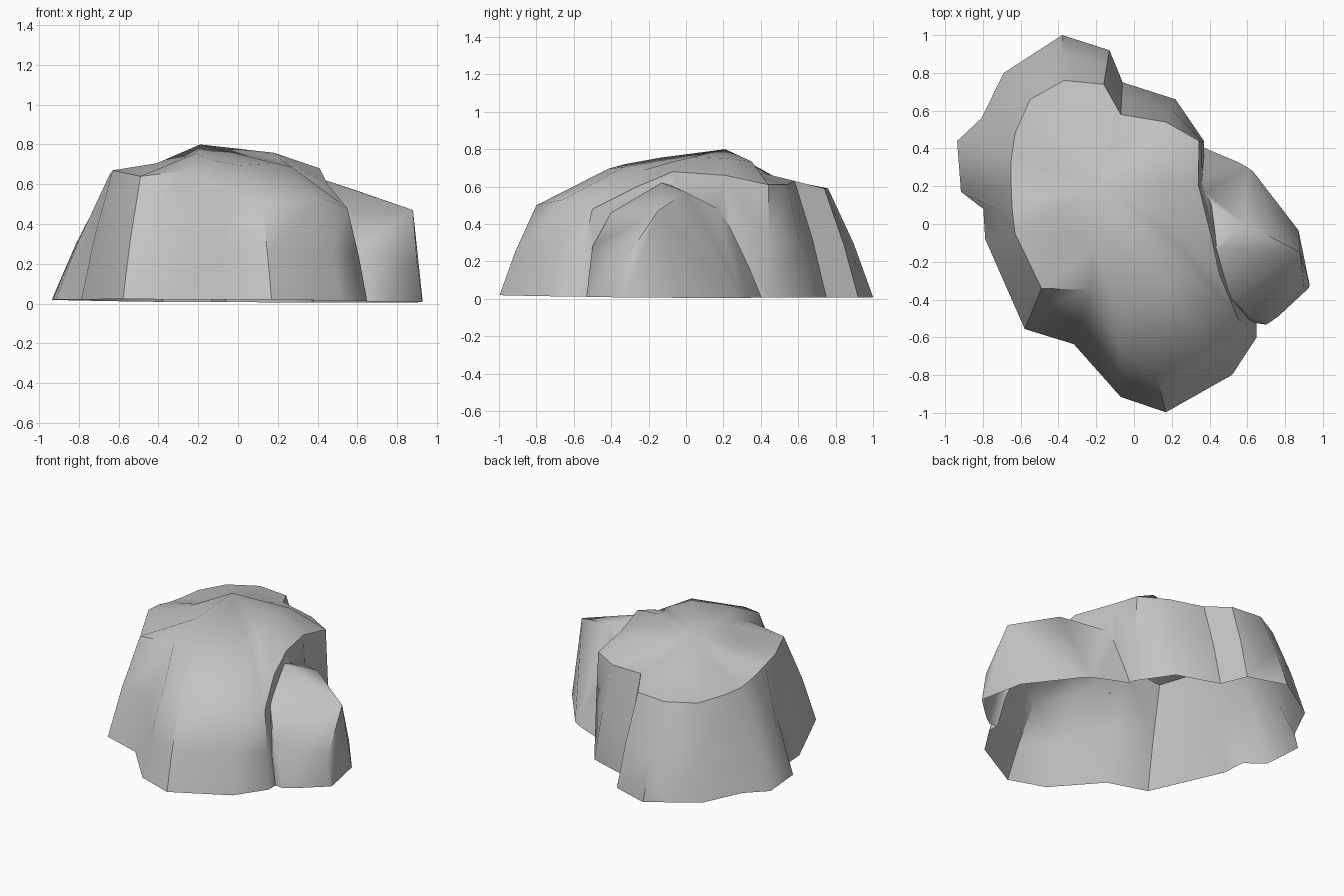
import bpy, bmesh, math
from mathutils import Vector

cube = bpy.data.objects.get("Cube")
if cube:
    bpy.data.objects.remove(cube, do_unlink=True)

stone = bpy.data.materials.new("stone grey")
stone.use_nodes = True
stone.diffuse_color = (0.55, 0.55, 0.55, 1)
stone.node_tree.nodes["Principled BSDF"].inputs["Base Color"].default_value = (0.55, 0.55, 0.55, 1)


def make_object(bm, name):
    """Turn a closed bmesh into a stone object."""
    bmesh.ops.recalc_face_normals(bm, faces=bm.faces[:])
    mesh = bpy.data.meshes.new(name)
    bm.to_mesh(mesh)
    bm.free()
    mesh.materials.append(stone)
    obj = bpy.data.objects.new(name, mesh)
    bpy.context.collection.objects.link(obj)
    return obj


# Main boulder: foot outline (x, y) and matching shoulder (x, y, z)
foot = [(0.17, -1), (0.52, -0.8), (0.65, -0.6), (0.64, -0.3), (0.56, 0), (0.38, 0.22),
        (0.37, 0.44), (0.22, 0.66), (-0.06, 0.75), (-0.13, 0.92), (-0.38, 1),
        (-0.69, 0.8), (-0.81, 0.56), (-0.94, 0.44), (-0.92, 0.17), (-0.8, 0.08),
        (-0.79, -0.08), (-0.58, -0.56), (-0.32, -0.64), (-0.07, -0.92)]
shoulder = [(0.12, -0.8, 0.5), (0.42, -0.66, 0.53), (0.55, -0.5, 0.48), (0.45, -0.26, 0.6),
            (0.41, -0.07, 0.68), (0.34, 0.21, 0.66), (0.345, 0.44, 0.61), (0.17, 0.54, 0.61),
            (-0.07, 0.58, 0.63), (-0.16, 0.74, 0.59), (-0.37, 0.76, 0.59), (-0.55, 0.66, 0.59),
            (-0.63, 0.48, 0.6), (-0.65, 0.34, 0.6), (-0.65, 0.2, 0.62), (-0.645, 0.08, 0.65),
            (-0.63, -0.05, 0.67), (-0.49, -0.34, 0.64), (-0.23, -0.35, 0.67),
            (-0.08, -0.66, 0.57)]
peak = Vector((-0.19, 0.21, 0.8))

bm = bmesh.new()
rings = [[], [], [], [], []]
for f, s in zip(foot, shoulder):
    low, high = Vector((*f, 0.01)), Vector(s)
    root = Vector((*f, -0.08))
    waist = low.lerp(high, 0.43)
    waist.z = high.z * 0.5
    # the back and the left stay low, the front bulges up to the peak
    flat = high.y > 0.5 or high.x < -0.4
    crown = high.lerp(peak, 0.5 if flat else 0.38)
    crown.z = high.z + (peak.z - high.z) * (0.27 if flat else 0.65)
    for ring, p in zip(rings, (root, low, waist, high, crown)):
        ring.append(bm.verts.new(p))
top = bm.verts.new(peak)
n = len(foot)
for i in range(n):
    j = (i + 1) % n
    for a, b in zip(rings, rings[1:]):
        bm.faces.new((a[i], a[j], b[j], b[i]))
    bm.faces.new((rings[-1][i], rings[-1][j], top))
bm.faces.new(rings[0])
boulder = make_object(bm, "boulder")

# Side boulder: hull of its corners, the last five buried in the main boulder
corners = [(0.88, -0.15, 0.47), (0.59, 0, 0.57), (0.44, -0.13, 0.62), (0.9, -0.33, 0.2),
           (0.935, -0.34, -0.05), (0.72, -0.54, -0.05), (0.62, -0.5, 0.28), (0.52, -0.4, 0.46),
           (0.87, -0.02, -0.05), (0.65, 0.23, -0.05), (0.6, 0.33, -0.05),
           (0.34, 0.44, -0.05), (0.33, 0.34, 0.2), (0.3, 0.23, 0.45), (0.37, -0.11, 0.62),
           (0.57, -0.52, -0.05)]
bm = bmesh.new()
for p in corners:
    bm.verts.new(p)
bmesh.ops.convex_hull(bm, input=bm.verts[:])
side = make_object(bm, "side_boulder")

# Fuse both stones into one shell
union = boulder.modifiers.new("fuse", "BOOLEAN")
union.operation = "UNION"
union.solver = "EXACT"
union.object = side
bpy.context.view_layer.objects.active = boulder
boulder.select_set(True)
bpy.ops.object.modifier_apply(modifier="fuse")
bpy.data.objects.remove(side, do_unlink=True)

# Trim along the slightly tilted ground, leaving the underside open
bm = bmesh.new()
bm.from_mesh(boulder.data)
bmesh.ops.bisect_plane(bm, geom=bm.verts[:] + bm.edges[:] + bm.faces[:],
                       plane_co=(0, 0, 0.013), plane_no=(0.009, 0.008, 1), clear_inner=True)
bm.to_mesh(boulder.data)
bm.free()

bpy.ops.object.shade_smooth_by_angle(angle=math.radians(45))
